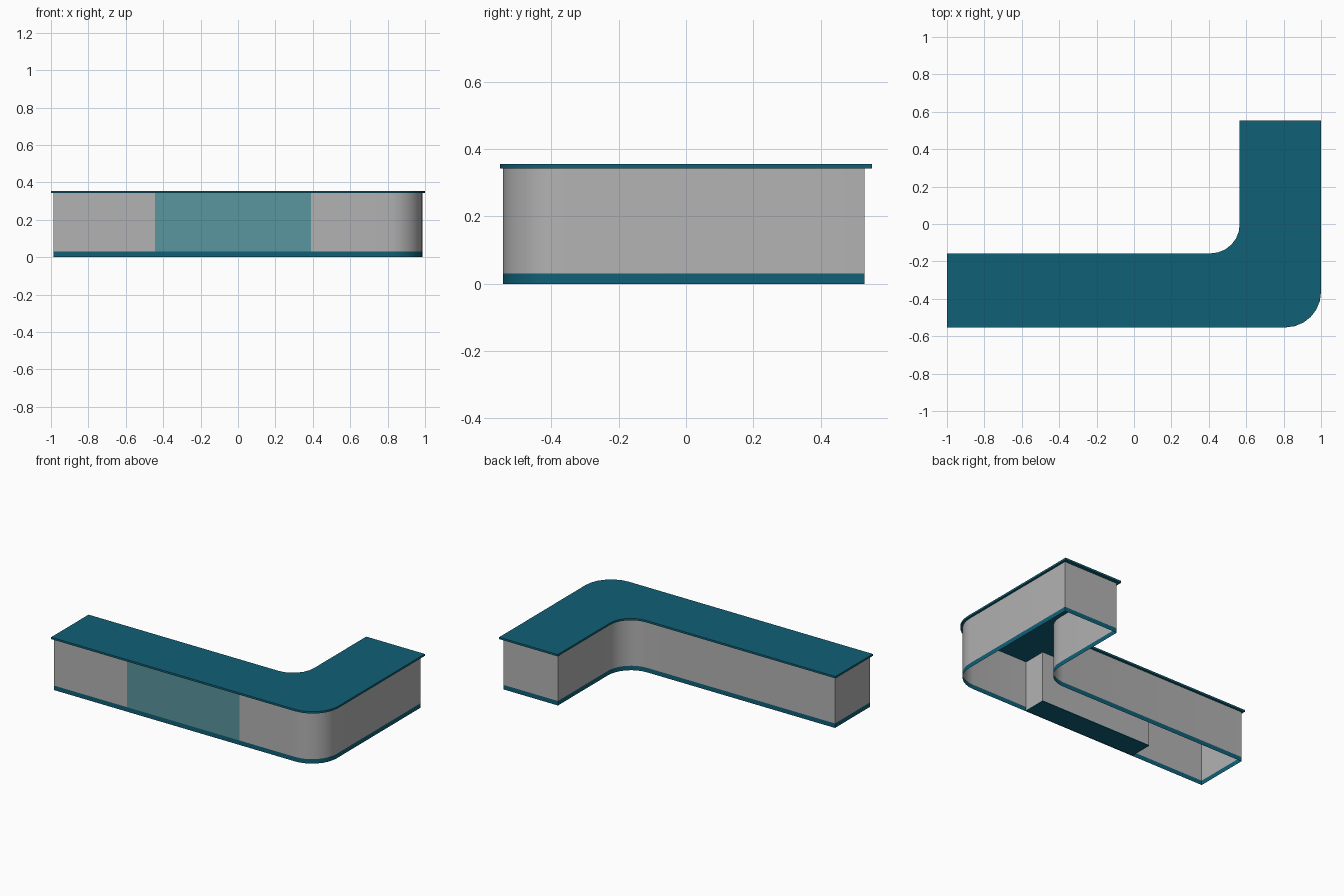
import bpy, bmesh, math

if "Cube" in bpy.data.objects:
    bpy.data.objects.remove(bpy.data.objects["Cube"])

def material(name, rgb):
    m = bpy.data.materials.new(name)
    m.diffuse_color = (*rgb, 1)
    m.use_nodes = True
    m.node_tree.nodes["Principled BSDF"].inputs["Base Color"].default_value = m.diffuse_color
    return m

GREY = material("warm grey", (0.45, 0.45, 0.45))
TEAL = material("deep teal", (0.005, 0.118, 0.184))
PALE = material("pale teal", (0.10, 0.30, 0.345))

PANEL = (-0.445, 0.39)   # left and right edge of the front panel
TOP, UNDER, KICK = 0.355, 0.342, 0.03

def arc(cx, cy, r, a0, a1, n):
    return [(cx + r * math.cos(math.radians(a0 + (a1 - a0) * i / n)),
             cy + r * math.sin(math.radians(a0 + (a1 - a0) * i / n))) for i in range(n + 1)]

def outline(side, front, back, inset, n):
    """L-shaped plan, counter-clockwise, starting at the right edge of the panel."""
    ro, ri = 0.19 - inset / 2, 0.155 + inset
    pts = [(PANEL[1], front)]
    pts += arc(side - ro, front + ro, ro, -90, 0, n)
    pts += [(side, back), (0.565 + inset, back)]
    pts += arc(0.41, -0.002, ri, 0, -90, n)
    pts += [(-side, -0.157 - inset), (-side, front), (PANEL[0], front)]
    return pts

def finish(name, bm, mat):
    me = bpy.data.meshes.new(name)
    bm.to_mesh(me)
    bm.free()
    me.materials.append(mat)
    ob = bpy.data.objects.new(name, me)
    bpy.context.collection.objects.link(ob)
    bpy.ops.object.select_all(action='DESELECT')
    ob.select_set(True)
    bpy.context.view_layer.objects.active = ob
    bpy.ops.object.shade_smooth_by_angle(angle=math.radians(35))
    return ob

def ribbon(name, pts, z0, z1, mat, closed):
    """Thin upright sheet following a plan path."""
    bm = bmesh.new()
    lo = [bm.verts.new((x, y, z0)) for x, y in pts]
    hi = [bm.verts.new((x, y, z1)) for x, y in pts]
    for i in range(len(pts) if closed else len(pts) - 1):
        j = (i + 1) % len(pts)
        bm.faces.new((lo[i], lo[j], hi[j], hi[i]))
    return finish(name, bm, mat)

def slab(name, pts, z0, z1, mat):
    """Solid plate with the given plan."""
    bm = bmesh.new()
    f = bm.faces.new([bm.verts.new((x, y, z0)) for x, y in pts])
    res = bmesh.ops.extrude_face_region(bm, geom=[f])
    bmesh.ops.translate(bm, vec=(0, 0, z1 - z0),
                        verts=[v for v in res["geom"] if isinstance(v, bmesh.types.BMVert)])
    bmesh.ops.recalc_face_normals(bm, faces=bm.faces)
    return finish(name, bm, mat)

# countertop with a small overhang
slab("countertop", outline(1.0, -0.553, 0.553, 0.0, 6), UNDER, TOP, TEAL)

# hollow body walls, open where the front panel sits, and the plinth band below
F = -0.543
body = outline(0.986, F, 0.53, 0.015, 8)
ribbon("body_walls", body, KICK, UNDER, GREY, closed=False)
ribbon("plinth_band", body, 0.0, KICK, TEAL, closed=True)

# flush front panel
ribbon("front_panel", [(PANEL[0], F), (PANEL[1], F)], KICK, UNDER, PALE, closed=False)

# box behind the panel: three grey walls and a teal floor
B = F + 0.155
ribbon("panel_box_walls", [(PANEL[1], F), (PANEL[1], B), (PANEL[0], B), (PANEL[0], F)],
       0.008, UNDER, GREY, closed=False)
slab("panel_box_floor", [(PANEL[0], F + 0.001), (PANEL[1], F + 0.001), (PANEL[1], B), (PANEL[0], B)],
     0.003, 0.008, TEAL)
